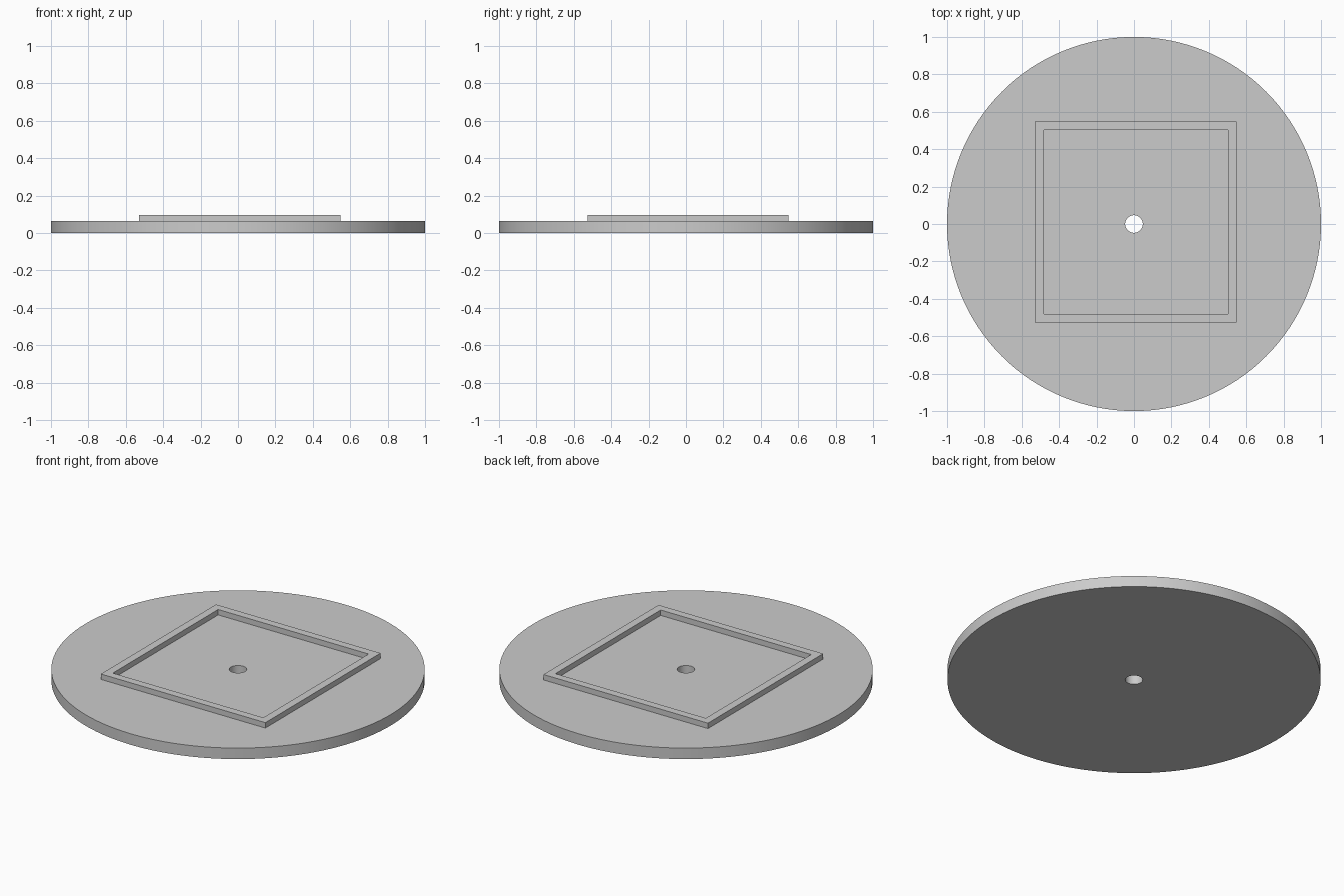
import bpy
import bmesh
import math

if "Cube" in bpy.data.objects:
    bpy.data.objects.remove(bpy.data.objects["Cube"], do_unlink=True)

grey = bpy.data.materials.new("neutral grey")
grey.use_nodes = True
colour = (0.6, 0.6, 0.6, 1)
grey.diffuse_color = colour
grey.node_tree.nodes["Principled BSDF"].inputs["Base Color"].default_value = colour


def polygon(radius, sides, turn=0.0):
    """Points of a regular polygon around the origin."""
    angles = [turn + 2 * math.pi * i / sides for i in range(sides)]
    return [(radius * math.cos(a), radius * math.sin(a)) for a in angles]


def square(width):
    return polygon(width / math.sqrt(2), 4, math.pi / 4)


def hollow_prism(name, outer, inner, bottom, top, centre=(0, 0)):
    """Extruded outline with a matching hole right through it."""
    bm = bmesh.new()
    section = [(outer, bottom), (outer, top), (inner, top), (inner, bottom)]
    rings = [[bm.verts.new((x, y, z)) for x, y in pts] for pts, z in section]
    count = len(outer)
    for k, ring in enumerate(rings):
        after = rings[(k + 1) % len(rings)]
        for i in range(count):
            j = (i + 1) % count
            bm.faces.new((ring[i], ring[j], after[j], after[i]))
    bmesh.ops.recalc_face_normals(bm, faces=bm.faces[:])
    mesh = bpy.data.meshes.new(name)
    bm.to_mesh(mesh)
    bm.free()
    mesh.materials.append(grey)
    obj = bpy.data.objects.new(name, mesh)
    obj.location = (centre[0], centre[1], 0)
    bpy.context.collection.objects.link(obj)
    bpy.ops.object.select_all(action="DESELECT")
    obj.select_set(True)
    bpy.context.view_layer.objects.active = obj
    bpy.ops.object.shade_smooth_by_angle(angle=math.radians(30))
    return obj


# Round base plate with a central hole
SIDES = 128
hollow_prism("base_disc", polygon(1, SIDES), polygon(0.047, SIDES), 0, 0.065)

# Raised square rim, slightly off centre and seated into the plate
hollow_prism("square_rim", square(1.076), square(0.984), 0.05, 0.097, (0.01, 0.011))
